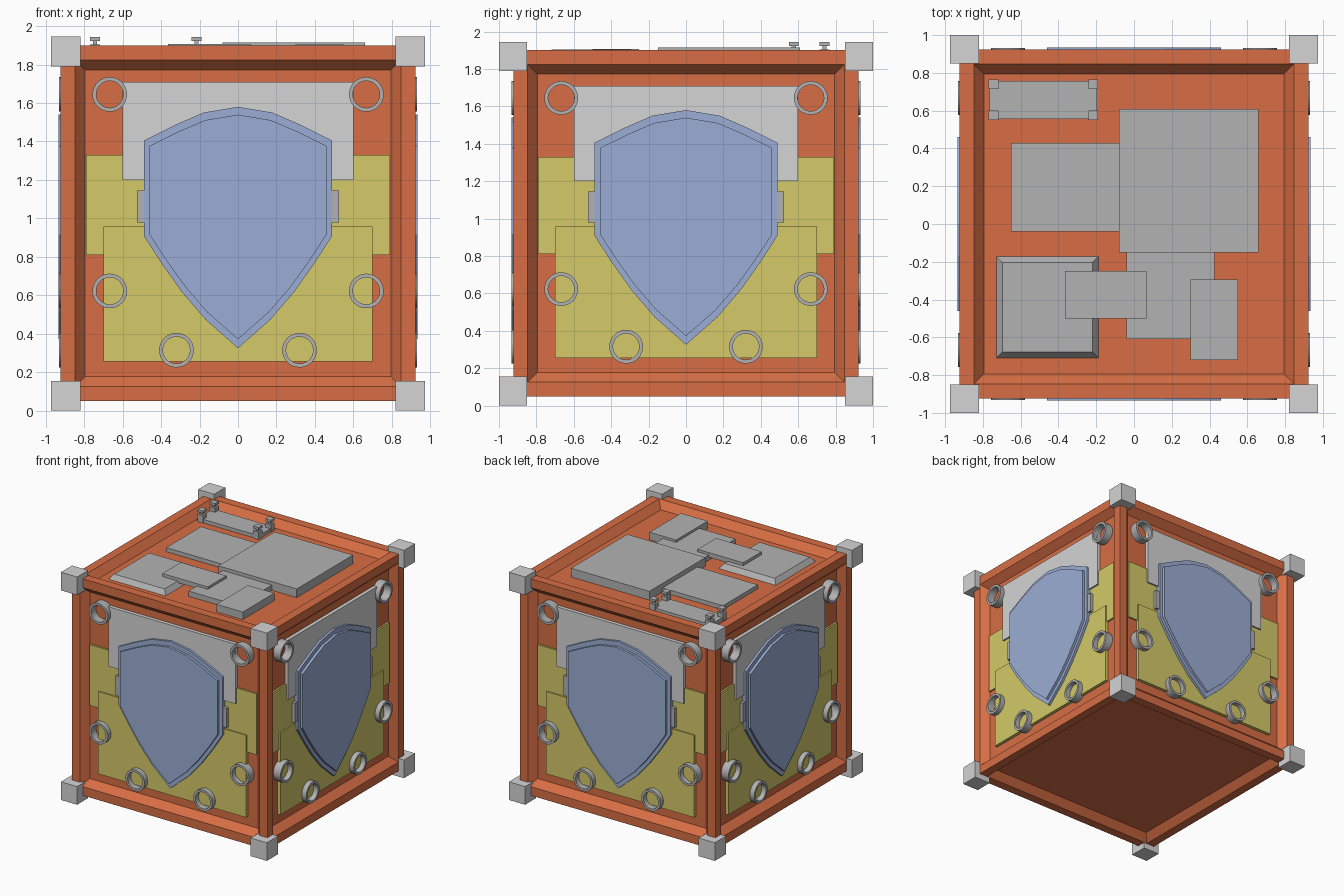
import bpy, bmesh, math
from mathutils import Matrix

if "Cube" in bpy.data.objects:
    bpy.data.objects.remove(bpy.data.objects["Cube"])


def material(name, rgb):
    m = bpy.data.materials.new(name)
    m.diffuse_color = (*rgb, 1)
    m.use_nodes = True
    m.node_tree.nodes["Principled BSDF"].inputs["Base Color"].default_value = m.diffuse_color
    return m


ORANGE = material("orange", (0.68, 0.155, 0.058))
LIGHT = material("light_grey", (0.66, 0.66, 0.66))
GREY = material("mid_grey", (0.45, 0.45, 0.45))
YELLOW = material("yellow", (0.66, 0.59, 0.14))
BLUE = material("blue", (0.33, 0.42, 0.66))


def finish(bm, name, mat, matrix=Matrix()):
    bmesh.ops.recalc_face_normals(bm, faces=bm.faces)
    me = bpy.data.meshes.new(name)
    bm.to_mesh(me)
    bm.free()
    me.materials.append(mat)
    ob = bpy.data.objects.new(name, me)
    ob.matrix_world = matrix
    bpy.context.collection.objects.link(ob)
    return ob


def box(name, mat, x, y, z, matrix=Matrix(), taper=0):
    """Box from ranges; taper shrinks the top face."""
    bm = bmesh.new()
    bmesh.ops.create_cube(bm, size=1)
    for v in bm.verts:
        t = taper if v.co.z > 0 else 0
        sx, sy = (1 if v.co.x > 0 else -1), (1 if v.co.y > 0 else -1)
        v.co = (x[v.co.x > 0] - sx * t, y[v.co.y > 0] - sy * t, z[v.co.z > 0])
    return finish(bm, name, mat, matrix)


def prism(name, mat, pts, y0, y1, matrix):
    """Outline in x,z extruded along y."""
    bm = bmesh.new()
    f = bm.faces.new([bm.verts.new((x, y0, z)) for x, z in pts])
    r = bmesh.ops.extrude_face_region(bm, geom=[f])
    for v in r["geom"]:
        if isinstance(v, bmesh.types.BMVert):
            v.co.y = y1
    return finish(bm, name, mat, matrix)


def ring(name, mat, cx, cz, y0, y1, matrix, ro=0.09, ri=0.07, n=32):
    bm = bmesh.new()
    loops = []
    for r, y in ((ro, y0), (ro, y1), (ri, y1), (ri, y0)):
        loops.append([bm.verts.new((cx + r * math.cos(2 * math.pi * i / n), y,
                                    cz + r * math.sin(2 * math.pi * i / n))) for i in range(n)])
    for k in range(4):
        a, b = loops[k], loops[(k + 1) % 4]
        for i in range(n):
            j = (i + 1) % n
            bm.faces.new((a[i], a[j], b[j], b[i]))
    ob = finish(bm, name, mat, matrix)
    bpy.ops.object.select_all(action='DESELECT')
    ob.select_set(True)
    bpy.context.view_layer.objects.active = ob
    bpy.ops.object.shade_smooth_by_angle(angle=math.radians(35))


# Crate body: box with a flat rim and sloped recess on each face
bm = bmesh.new()
bmesh.ops.create_cube(bm, size=2)
for v in bm.verts:
    v.co = (v.co.x * 0.923, v.co.y * 0.923, 0.975 + v.co.z * 0.925)
faces = bm.faces[:]
bmesh.ops.recalc_face_normals(bm, faces=faces)
bmesh.ops.inset_individual(bm, faces=faces, thickness=0.075, use_even_offset=True)
bmesh.ops.inset_individual(bm, faces=faces, thickness=0.053, depth=-0.06, use_even_offset=True)
finish(bm, "crate_body", ORANGE)

# Corner blocks
for sx in (-1, 1):
    for sy in (-1, 1):
        for z in ((0, 0.155), (1.79, 1.945)):
            box("corner_block", LIGHT, sorted((sx * 0.82, sx * 0.973)),
                sorted((sy * 0.85, sy * 1.0)), z)

# Shield outline, right half then mirrored
half = [(0.17, 0.475), (0.29, 0.615), (0.40, 0.77), (0.49, 0.91),
        (0.49, 1.405), (0.33, 1.485), (0.18, 1.55)]
outline = [(0, 0.325)] + half + [(0, 1.58)] + [(-x, z) for x, z in reversed(half)]
inner = [(x * 0.94, 1.0 + (z - 1.0) * 0.93) for x, z in outline]

# Four identical decorated sides
P = -0.86
for k in range(4):
    m = Matrix.Rotation(k * math.pi / 2, 4, 'Z')
    box("wide_yellow_plate", YELLOW, (-0.79, 0.79), (P - 0.018, P), (0.81, 1.33), m)
    box("lower_yellow_plate", YELLOW, (-0.70, 0.70), (P - 0.03, P), (0.255, 0.957), m)
    box("upper_grey_plate", LIGHT, (-0.60, 0.60), (P - 0.033, P), (1.20, 1.71), m)
    box("shield_bracket", GREY, (-0.525, 0.525), (P - 0.045, P), (0.98, 1.145), m)
    prism("shield_rim", BLUE, outline, P, -0.912, m)
    prism("shield_face", BLUE, inner, -0.90, -0.934, m)
    for s in (-1, 1):
        for x, z in ((0.667, 1.645), (0.667, 0.623), (0.32, 0.315)):
            ring("side_ring", GREY, s * x, z, P + 0.005, -0.932, m)

# Overlapping plates on the lid
T = 1.838
for x, y, top in (((-0.65, 0.12), (-0.04, 0.43), 1.875),
                  ((-0.04, 0.425), (-0.61, 0.15), 1.885),
                  ((-0.08, 0.66), (-0.15, 0.61), 1.914),
                  ((0.30, 0.55), (-0.72, -0.295), 1.905),
                  ((-0.365, 0.065), (-0.50, -0.25), 1.906)):
    z0 = T if top < 1.9 else top - 0.04
    box("lid_plate", GREY, x, y, (z0 if x[0] < -0.3 else T, top))
box("bevelled_lid_plate", GREY, (-0.73, -0.187), (-0.71, -0.17), (T, 1.88), taper=0.033)

# Handle plate with four posts
box("handle_plate", GREY, (-0.765, -0.195), (0.557, 0.758), (T, 1.87))
for x in (-0.743, -0.216):
    for y in (0.576, 0.74):
        for name, r, z in (("post_base", 0.026, (T, 1.905)),
                           ("post_neck", 0.011, (1.90, 1.93)),
                           ("post_cap", 0.026, (1.923, 1.943))):
            box(name, GREY, (x - r, x + r), (y - r, y + r), z)
